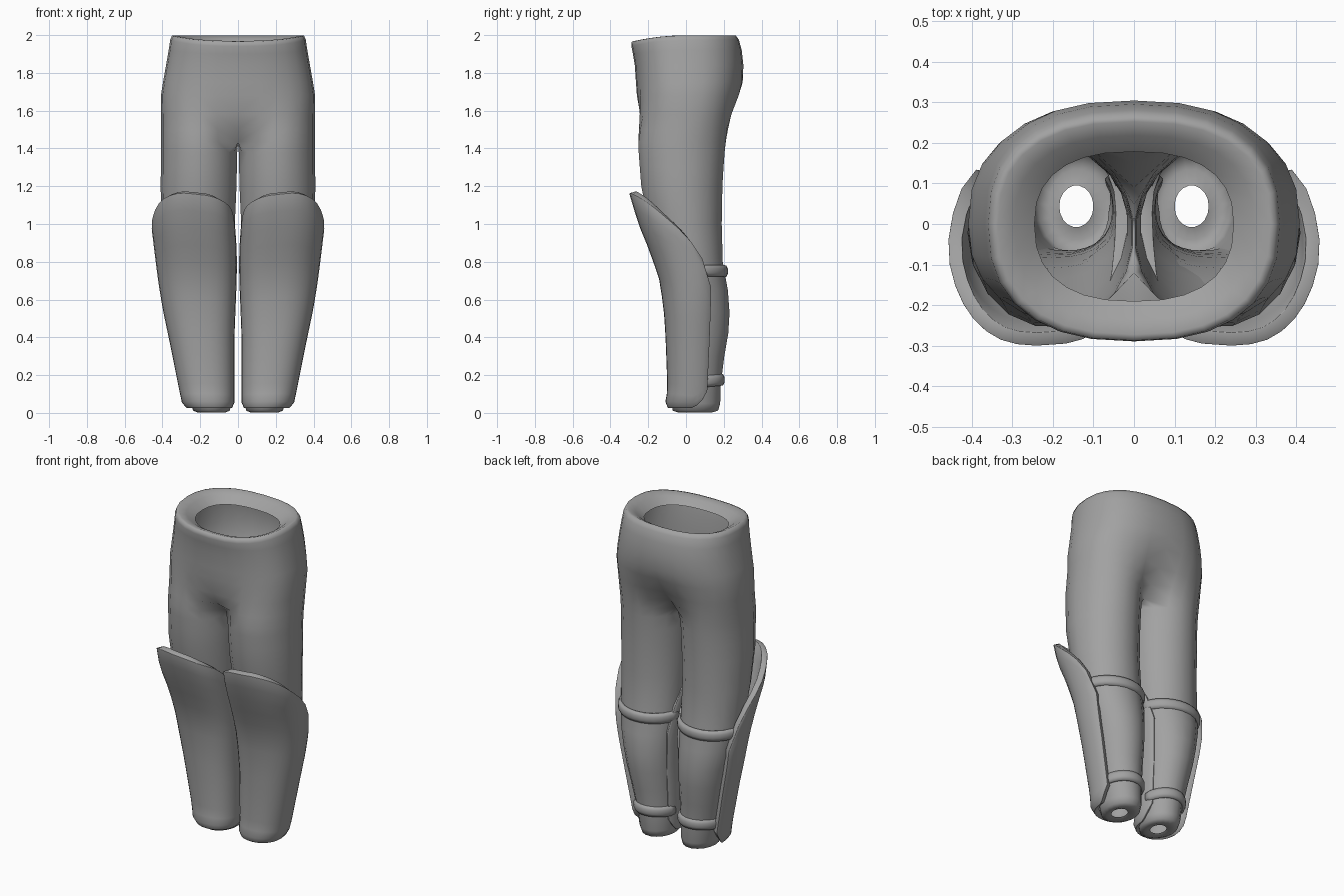
import bpy, bmesh, math
from math import sin, cos, radians

if "Cube" in bpy.data.objects:
    bpy.data.objects.remove(bpy.data.objects["Cube"])

grey = bpy.data.materials.new("mid_grey")
grey.diffuse_color = (0.36, 0.36, 0.36, 1)
grey.use_nodes = True
grey.node_tree.nodes["Principled BSDF"].inputs["Base Color"].default_value = grey.diffuse_color


def lerp_table(table, z):
    """Interpolate a row of a table keyed by its first column."""
    if z <= table[0][0]:
        return table[0][1:]
    for a, b in zip(table, table[1:]):
        if z <= b[0]:
            t = (z - a[0]) / (b[0] - a[0])
            return [p + (q - p) * t for p, q in zip(a[1:], b[1:])]
    return table[-1][1:]


def power(v, p):
    return math.copysign(abs(v) ** p, v)


def finish(bm, name):
    mesh = bpy.data.meshes.new(name)
    bm.to_mesh(mesh)
    bm.free()
    mesh.materials.append(grey)
    mesh.shade_smooth()
    obj = bpy.data.objects.new(name, mesh)
    bpy.context.collection.objects.link(obj)
    return obj


def mirror(obj):
    m = obj.modifiers.new("mirror", 'MIRROR')
    m.use_clip = True
    m.merge_threshold = 0.0005


def bridge(bm, low, high, closed):
    n = len(low)
    for i in range(n if closed else n - 1):
        j = (i + 1) % n
        bm.faces.new((low[i], low[j], high[j], high[i]))


# Leg rings: z, centre x, radius x, front y, back y
LEG = [
    (0.012, 0.142, 0.042, -0.008, 0.095),
    (0.001, 0.14, 0.070, -0.04, 0.135),
    (0.012, 0.14, 0.098, -0.072, 0.172),
    (0.05, 0.142, 0.107, -0.08, 0.183),
    (0.15, 0.15, 0.117, -0.08, 0.186),
    (0.30, 0.166, 0.132, -0.084, 0.205),
    (0.42, 0.178, 0.144, -0.09, 0.226),
    (0.53, 0.188, 0.156, -0.096, 0.233),
    (0.65, 0.199, 0.172, -0.107, 0.224),
    (0.80, 0.205, 0.188, -0.14, 0.197),
    (1.00, 0.209, 0.194, -0.20, 0.192),
    (1.20, 0.208, 0.202, -0.240, 0.196),
    (1.30, 0.206, 0.202, -0.248, 0.202),
    (1.38, 0.205, 0.203, -0.254, 0.208),
]

# Hip rings: z, half width, front y, back y, seam front y, seam back y, leg-to-hip blend
HIPS = [
    (1.435, 0.406, -0.257, 0.215, -0.12, 0.09, 0.05),
    (1.50, 0.406, -0.258, 0.230, -0.20, 0.15, 0.3),
    (1.58, 0.406, -0.260, 0.255, -0.242, 0.215, 0.65),
    (1.68, 0.408, -0.263, 0.287, -0.26, 0.275, 0.92),
    (1.75, 0.397, -0.265, 0.302, -0.265, 0.300, 1),
    (1.84, 0.381, -0.271, 0.304, -0.271, 0.304, 1),
    (1.92, 0.367, -0.281, 0.295, -0.281, 0.295, 1),
    (1.975, 0.359, -0.289, 0.280, -0.289, 0.280, 1),
    (1.998, 0.349, -0.287, 0.264, -0.287, 0.264, 1),
    (1.999, 0.335, -0.272, 0.252, -0.272, 0.252, 1),
    (1.98, 0.295, -0.235, 0.218, -0.235, 0.218, 1),
    (1.94, 0.245, -0.190, 0.178, -0.190, 0.178, 1),
]
OUT, INN = 14, 5  # segments on the outer arc and on the inner thigh


def ellipse(row, angle, grow=0.0):
    cx, rx, front, back = row
    cy, ry = (front + back) / 2, (back - front) / 2
    return cx + (rx + grow) * sin(angle), cy - (ry + grow) * cos(angle)


def make_trousers():
    bm = bmesh.new()
    angles = [radians(-50 + 280 * i / OUT) for i in range(OUT + 1)]
    angles += [radians(230 + 80 * i / INN) for i in range(1, INN)]
    prev = None
    for row in LEG:
        ring = [bm.verts.new((*ellipse(row[1:], a), row[0])) for a in angles]
        if prev:
            bridge(bm, prev, ring, True)
        prev = ring
    for k, (z, w, front, back, cf, cb, blend) in enumerate(HIPS):
        ring = []
        for i in range(OUT + 1):
            a = math.pi * i / OUT
            c, s = cos(a), max(0.0, sin(a))
            hx = w * s ** 0.82
            hy = abs(c) ** 0.82 * (front if c > 0 else back)
            lx, ly = ellipse((w / 2 + 0.002, w / 2, front, back), angles[i])
            x, y = lx + (hx - lx) * blend, ly + (hy - ly) * blend
            if i in (0, OUT):
                x, y = 0.0, cf if i == 0 else cb
            # waistline dips at the front
            dip = 0.034 * max(0, -y / 0.29) ** 2 * min(1, max(0, (z - 1.84) / 0.13))
            ring.append(bm.verts.new((x, y, z - dip)))
        if k == 0:
            # crotch seam lies on the mirror plane
            loop = ring + [bm.verts.new((0, cb + (cf - cb) * i / INN,
                                         z - 0.012 * sin(math.pi * i / INN)))
                           for i in range(1, INN)]
            bridge(bm, prev, loop, True)
        else:
            bridge(bm, prev, ring, False)
        prev = ring
    mirror(finish(bm, "trousers"))


# Guard rings: z, centre x, radius x, centre y, radius y, inner squareness
GUARD = [
    (0.025, 0.152, 0.120, 0.035, 0.130, 0.9),
    (0.055, 0.158, 0.139, 0.035, 0.145, 0.9),
    (0.12, 0.165, 0.146, 0.04, 0.138, 0.9),
    (0.40, 0.193, 0.174, 0.045, 0.153, 0.85),
    (0.55, 0.206, 0.193, 0.045, 0.163, 0.8),
    (0.70, 0.215, 0.208, 0.04, 0.18, 0.75),
    (0.85, 0.224, 0.218, 0.01, 0.20, 0.7),
    (1.00, 0.238, 0.222, -0.04, 0.212, 0.65),
    (1.16, 0.240, 0.212, -0.08, 0.22, 0.65),
]
# Upper outline of the guard by angle; negative angles are the inner side
GUARD_TOP = [(-122, 0.66), (-110, 0.82), (-95, 0.93), (-80, 1.03), (-65, 1.085),
             (-45, 1.115), (-20, 1.145), (0, 1.16), (15, 1.165), (30, 1.155),
             (50, 1.125), (65, 1.08), (80, 1.02), (95, 0.945), (110, 0.83), (122, 0.66)]


def make_guard():
    bm = bmesh.new()
    cols, rows = 22, 14
    prev = None
    for r in range(rows + 1):
        line = []
        for c in range(cols + 1):
            deg = -122 + 244 * c / cols
            top = lerp_table(GUARD_TOP, deg)[0]
            low = 0.025 + 0.09 * max(0, (abs(deg) - 85) / 37) ** 2
            t = r / rows
            t = max(0, t * t * (1.6 - 0.6 * t) if t < 0.3 else t + (t - 1) * 0.12)
            z = low + (top - low) * t
            cx, rx, cy, ry, sq = lerp_table(GUARD, z)
            p = sq if deg < 0 else 0.9
            a = radians(deg)
            line.append(bm.verts.new((cx + rx * power(sin(a), p),
                                      cy - ry * power(cos(a), p if cos(a) > 0 else 1), z)))
        if prev:
            bridge(bm, prev, line, False)
        prev = line
    obj = finish(bm, "shin_guard")
    s = obj.modifiers.new("thickness", 'SOLIDIFY')
    s.thickness = 0.034
    s.offset = -1
    b = obj.modifiers.new("round_edge", 'BEVEL')
    b.width = 0.012
    b.segments = 2
    b.limit_method = 'ANGLE'
    b.angle_limit = radians(50)
    mirror(obj)


def make_strap(name, z, tilt):
    """Rounded band around the back of the leg."""
    bm = bmesh.new()
    steps, sides = 14, 8
    row = lerp_table(LEG, z)
    prev = None
    for i in range(steps + 1):
        a = radians(98 + 164 * i / steps)
        ring = []
        for k in range(sides):
            b = 2 * math.pi * (k + 0.5) / sides
            x, y = ellipse(row, a, 0.002 + 0.016 * cos(b))
            ring.append(bm.verts.new((x, y, z - tilt * cos(a) + 0.033 * sin(b))))
        if prev:
            bridge(bm, prev, ring, True)
        else:
            bm.faces.new(ring)
        prev = ring
    bm.faces.new(prev)
    bmesh.ops.recalc_face_normals(bm, faces=bm.faces)
    mirror(finish(bm, name))


make_trousers()
make_guard()
make_strap("upper_strap", 0.755, -0.004)
make_strap("lower_strap", 0.163, 0.012)
